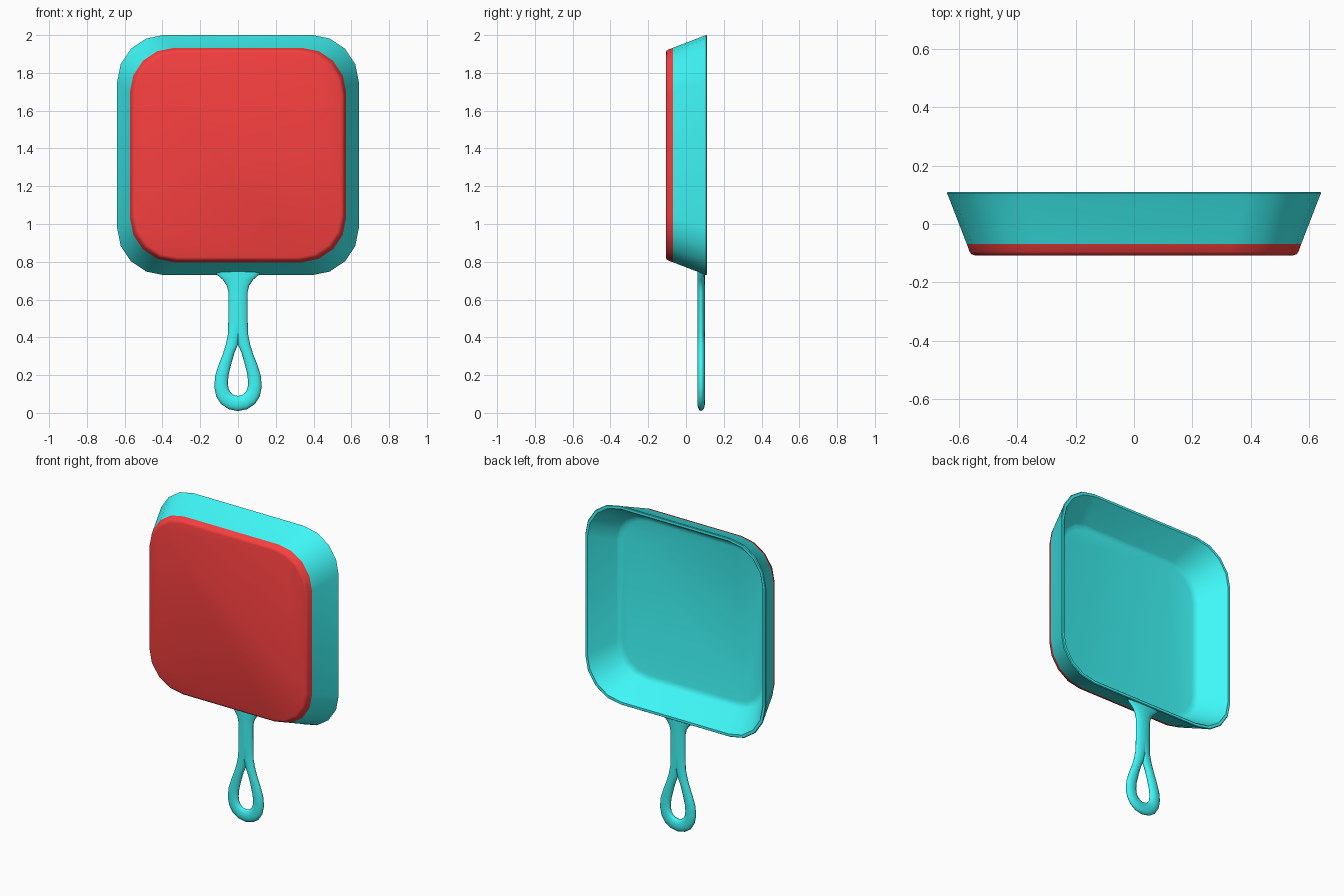
import bpy, bmesh
from math import sin, cos, pi, sqrt, radians

if "Cube" in bpy.data.objects:
    bpy.data.objects.remove(bpy.data.objects["Cube"])

CZ = 1.365  # height of the pan's centre


def material(name, rgb):
    m = bpy.data.materials.new(name)
    m.diffuse_color = (*rgb, 1)
    m.use_nodes = True
    m.node_tree.nodes["Principled BSDF"].inputs["Base Color"].default_value = m.diffuse_color
    return m


cyan = material("cyan_enamel", (0.05, 0.93, 0.93))
red = material("red_enamel", (0.93, 0.05, 0.05))


def finish(bm, name, mat, angle=35):
    bmesh.ops.recalc_face_normals(bm, faces=bm.faces)
    me = bpy.data.meshes.new(name)
    bm.to_mesh(me)
    bm.free()
    ob = bpy.data.objects.new(name, me)
    bpy.context.collection.objects.link(ob)
    me.materials.append(mat)
    bpy.ops.object.select_all(action='DESELECT')
    bpy.context.view_layer.objects.active = ob
    ob.select_set(True)
    bpy.ops.object.shade_smooth_by_angle(angle=radians(angle))
    return ob


def square_ring(bm, half, y, r, seg=4):
    """Rounded square in the xz plane."""
    verts = []
    for q, (sx, sz) in enumerate([(1, 1), (-1, 1), (-1, -1), (1, -1)]):
        for i in range(seg + 1):
            a = (q + i / seg) * pi / 2
            x = sx * (half - r) + r * cos(a)
            z = sz * (half - 0.004 - r) + r * sin(a)
            verts.append(bm.verts.new((x, y, CZ + z)))
    return verts


def loft_square(name, rings, mat):
    bm = bmesh.new()
    loops = [square_ring(bm, *r) for r in rings]
    n = len(loops[0])
    for a, b in zip(loops, loops[1:]):
        for i in range(n):
            j = (i + 1) % n
            bm.faces.new((a[i], a[j], b[j], b[i]))
    bm.faces.new(loops[0])
    bm.faces.new(loops[-1])
    return finish(bm, name, mat)


# Pan body: outer wall, rounded rim, inner wall, floor (half size, y, corner radius)
loft_square("pan_body", [
    (0.572, -0.068, 0.235), (0.636, 0.098, 0.25), (0.640, 0.106, 0.25),
    (0.637, 0.110, 0.25), (0.622, 0.110, 0.24), (0.616, 0.104, 0.235),
    (0.528, -0.050, 0.20), (0.515, -0.060, 0.195), (0.495, -0.065, 0.19),
], cyan)

# Red underside
loft_square("pan_underside", [
    (0.572, -0.068, 0.235), (0.562, -0.095, 0.235),
    (0.556, -0.103, 0.23), (0.545, -0.107, 0.225),
], red)

# Handle, right half: (outer x, outer z, inner x, inner z)
loop = [
    (0, .01, 0, .09), (.05, .02, .022, .094), (.09, .047, .038, .106),
    (.115, .087, .050, .127), (.126, .14, .054, .157), (.12, .20, .050, .20),
    (.10, .262, .035, .262), (.08, .312, .018, .32), (.065, .36, 0, .362),
]
neck = [
    (.053, .42), (.051, .50), (.051, .64), (.06, .675),
    (.08, .705), (.112, .732), (.118, .752),
]
sections = [(s, True) for s in loop] + [((x, z, 0, z), False) for x, z in neck]
K, T, Y = 8, 0.02, 0.08
bm = bmesh.new()
rows = []
for (ox, oz, ix, iz), forked in sections:
    front, back = [], []
    for k in range(K + 1):
        t = (1 - cos(pi * k / K)) / 2
        u = 2 * t - 1 if forked else t
        h = T * sqrt(max(0, 1 - u * u))
        x, z = ix + (ox - ix) * t, iz + (oz - iz) * t
        front.append(bm.verts.new((x, Y - h, z)))
        back.append(bm.verts.new((x, Y + h, z)))
    rows.append((front, back))
for a, b in zip(rows, rows[1:]):
    for side in (0, 1):
        for k in range(K):
            quad = (a[side][k], a[side][k + 1], b[side][k + 1], b[side][k])
            bm.faces.new(quad if side == 0 else quad[::-1])

# Mirror to the left half and weld
dup = bmesh.ops.duplicate(bm, geom=bm.verts[:] + bm.edges[:] + bm.faces[:])["geom"]
for v in dup:
    if isinstance(v, bmesh.types.BMVert):
        v.co.x *= -1
bmesh.ops.remove_doubles(bm, verts=bm.verts[:], dist=0.0003)
finish(bm, "handle", cyan, 60)
